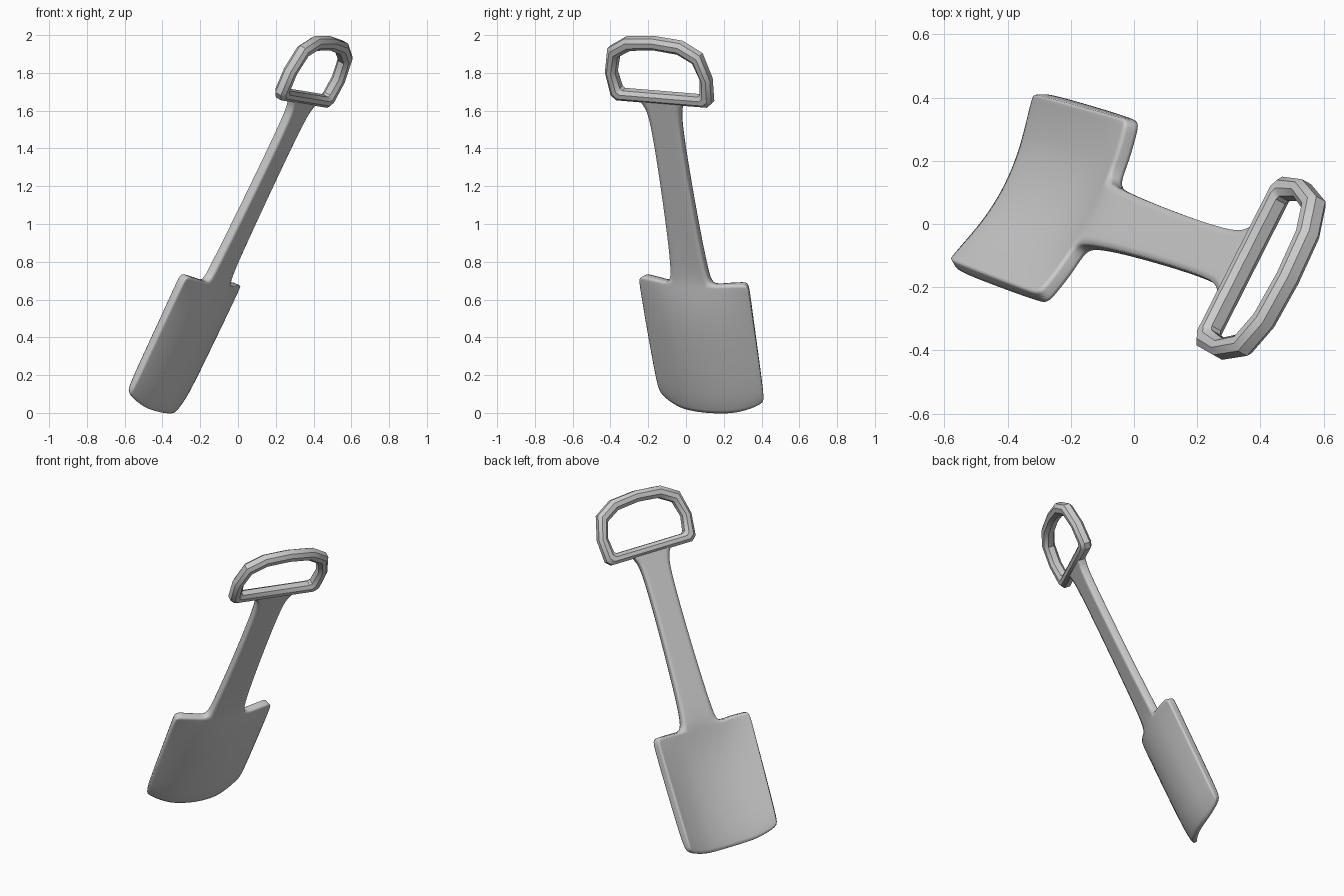
import bpy, bmesh
from mathutils import Vector, Matrix

if "Cube" in bpy.data.objects:
    bpy.data.objects.remove(bpy.data.objects["Cube"])

# Local frame of the leaning shovel: x = width, y = concave side, z = length
L = Vector((0.426, -0.142, 0.893)).normalized()
W = Vector((0.45, 0.885, -0.07))
W = (W - L * W.dot(L)).normalized()
N = L.cross(W)
FRAME = Matrix((W, N, L)).transposed().to_4x4()
CU, CW = -0.077, 0.412          # centre line of the shaft


def finish(name, bm):
    bmesh.ops.recalc_face_normals(bm, faces=bm.faces)
    me = bpy.data.meshes.new(name)
    bm.to_mesh(me)
    bm.free()
    ob = bpy.data.objects.new(name, me)
    bpy.context.collection.objects.link(ob)
    ob.matrix_world = FRAME
    return ob


def smooth(ob, angle):
    bpy.ops.object.select_all(action='DESELECT')
    ob.select_set(True)
    bpy.context.view_layer.objects.active = ob
    bpy.ops.object.shade_smooth_by_angle(angle=angle)


# Blade and shaft: one sheet, dished in the blade, inner columns run on as shaft
HALF = 0.315
cols = [-1, -0.86, -0.6, -0.37, 0, 0.37, 0.6, 0.86, 1]
# length position, half width of the blade, dish depth position at the middle
blade = [(-0.185, 0.298, 0.365), (-0.10, 0.306, 0.362), (0.15, 0.312, 0.362),
         (0.36, 0.316, 0.368), (0.50, 0.318, 0.388), (0.565, 0.316, 0.402)]
# length position, half width of the shaft
shaft = [(0.63, 0.103), (0.80, 0.092), (1.15, 0.083), (1.45, 0.083),
         (1.57, 0.092), (1.615, 0.11), (1.66, 0.145)]
bm = bmesh.new()
grid = []
for r, (v, hw, base) in enumerate(blade):
    row = []
    for c in cols:
        vv = v + 0.05 * c ** 4 if r == 0 else v
        if r == 5 and abs(c) == 0.37:
            vv -= 0.01
        row.append(bm.verts.new((CU + c * hw, base + (0.448 - base) * c * c, vv)))
    grid.append(row)
for v, hw in shaft:
    row = [None] * 9
    for j, s in ((3, -1), (4, 0), (5, 1)):
        row[j] = bm.verts.new((CU + s * hw, CW, v))
    grid.append(row)
for a, b in zip(grid, grid[1:]):
    for j in range(8):
        q = (a[j], a[j + 1], b[j + 1], b[j])
        if all(q):
            bm.faces.new(q)
bm.verts.index_update()
tip = [v.index for v in grid[0]]
ob = finish("blade_and_shaft", bm)
vg = ob.vertex_groups.new(name="thickness")
vg.add(list(range(len(ob.data.vertices))), 1.0, 'REPLACE')
vg.add(tip, 0.5, 'REPLACE')
sol = ob.modifiers.new("thickness", 'SOLIDIFY')
sol.thickness = 0.048
sol.offset = 0
sol.vertex_group = "thickness"
sol.edge_crease_inner = sol.edge_crease_outer = 0.6
sub = ob.modifiers.new("rounding", 'SUBSURF')
sub.levels = sub.render_levels = 2
smooth(ob, 0.7)

# D-shaped grip: chamfered section swept between an outer and an inner outline
outer = [(0.27, 1.628), (0.30, 1.655), (0.312, 1.79), (0.275, 1.935), (0.165, 2.0)]
inner = [(0.225, 1.688), (0.238, 1.70), (0.252, 1.79), (0.222, 1.885), (0.14, 1.932)]


def loop(half, top):
    return half + [(0, top)] + [(-u, v) for u, v in reversed(half)]


section = [(0, -0.018), (0.3, -0.036), (0.7, -0.036), (1, -0.018),
           (1, 0.018), (0.7, 0.036), (0.3, 0.036), (0, 0.018)]
bm = bmesh.new()
rings = []
for o, i in zip(loop(outer, 2.014), loop(inner, 1.946)):
    rings.append([bm.verts.new((CU + o[0] + (i[0] - o[0]) * t, CW + w,
                                o[1] + (i[1] - o[1]) * t)) for t, w in section])
for k, a in enumerate(rings):
    b = rings[(k + 1) % len(rings)]
    for j in range(8):
        n = (j + 1) % 8
        bm.faces.new((a[j], a[n], b[n], b[j]))
smooth(finish("grip", bm), 0.6)
